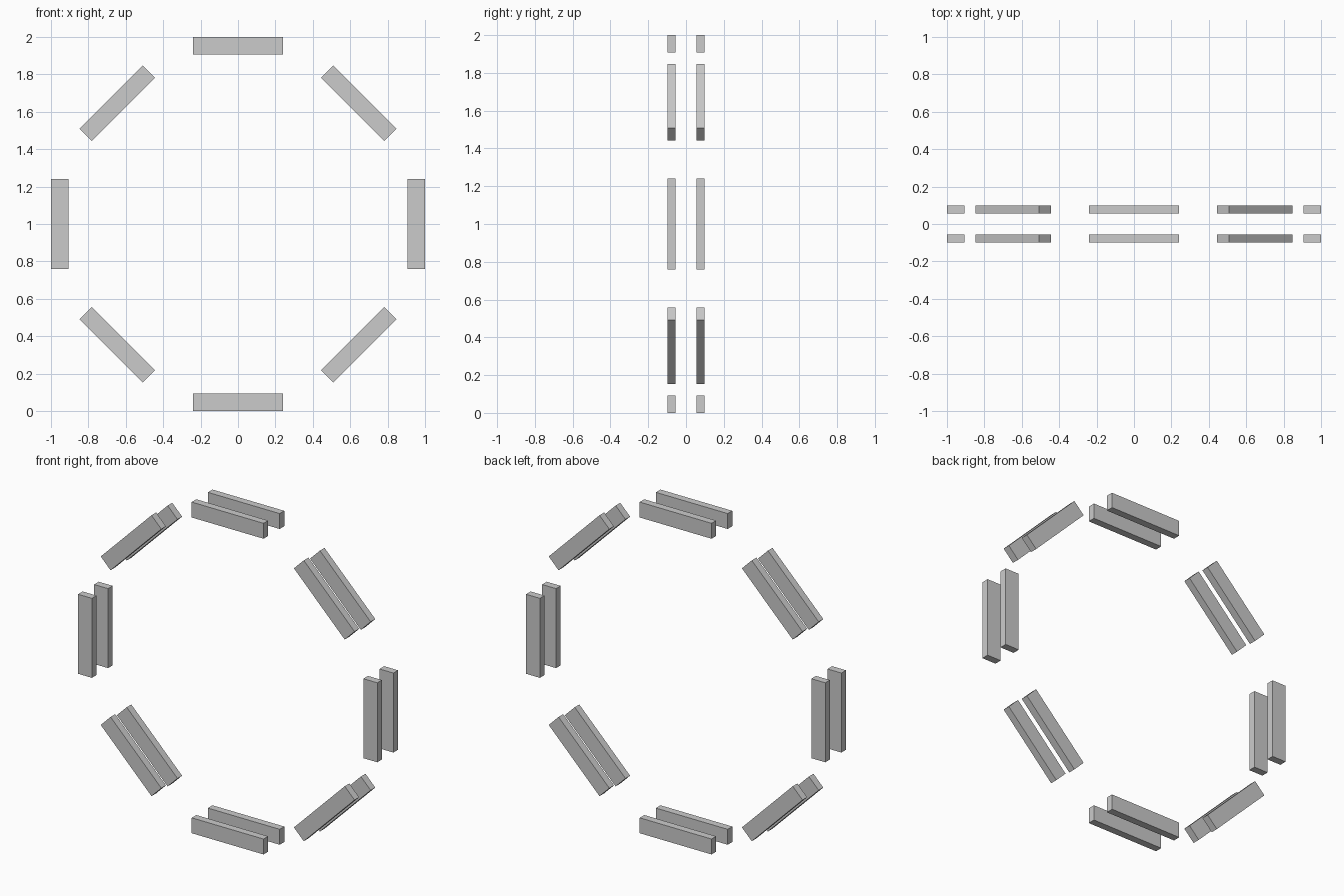
import bpy, math
from mathutils import Matrix

if "Cube" in bpy.data.objects:
    bpy.data.objects.remove(bpy.data.objects["Cube"])

LENGTH, DEPTH, THICK = 0.48, 0.044, 0.093
ROW_Y = 0.077
AXIS_RADIUS = 1.0 - THICK / 2   # top, bottom and side bars
DIAGONAL_RADIUS = 0.913         # diagonal bars sit slightly closer in


def bar(name, angle, radius, y):
    """Rectangular bar lying tangent to the ring at the given angle."""
    bpy.ops.mesh.primitive_cube_add(size=1)
    ob = bpy.context.object
    ob.name = name
    ob.data.transform(Matrix.Translation((0, y, 1.0))
                      @ Matrix.Rotation(angle, 4, 'Y')
                      @ Matrix.Translation((0, 0, radius))
                      @ Matrix.Diagonal((LENGTH, DEPTH, THICK, 1)))
    return ob


# Two parallel octagonal rings of eight separate bars
for row, y in (("front", -ROW_Y), ("back", ROW_Y)):
    for i in range(8):
        radius = DIAGONAL_RADIUS if i % 2 else AXIS_RADIUS
        bar(f"{row}_ring_bar_{i + 1}", i * math.pi / 4, radius, y)
